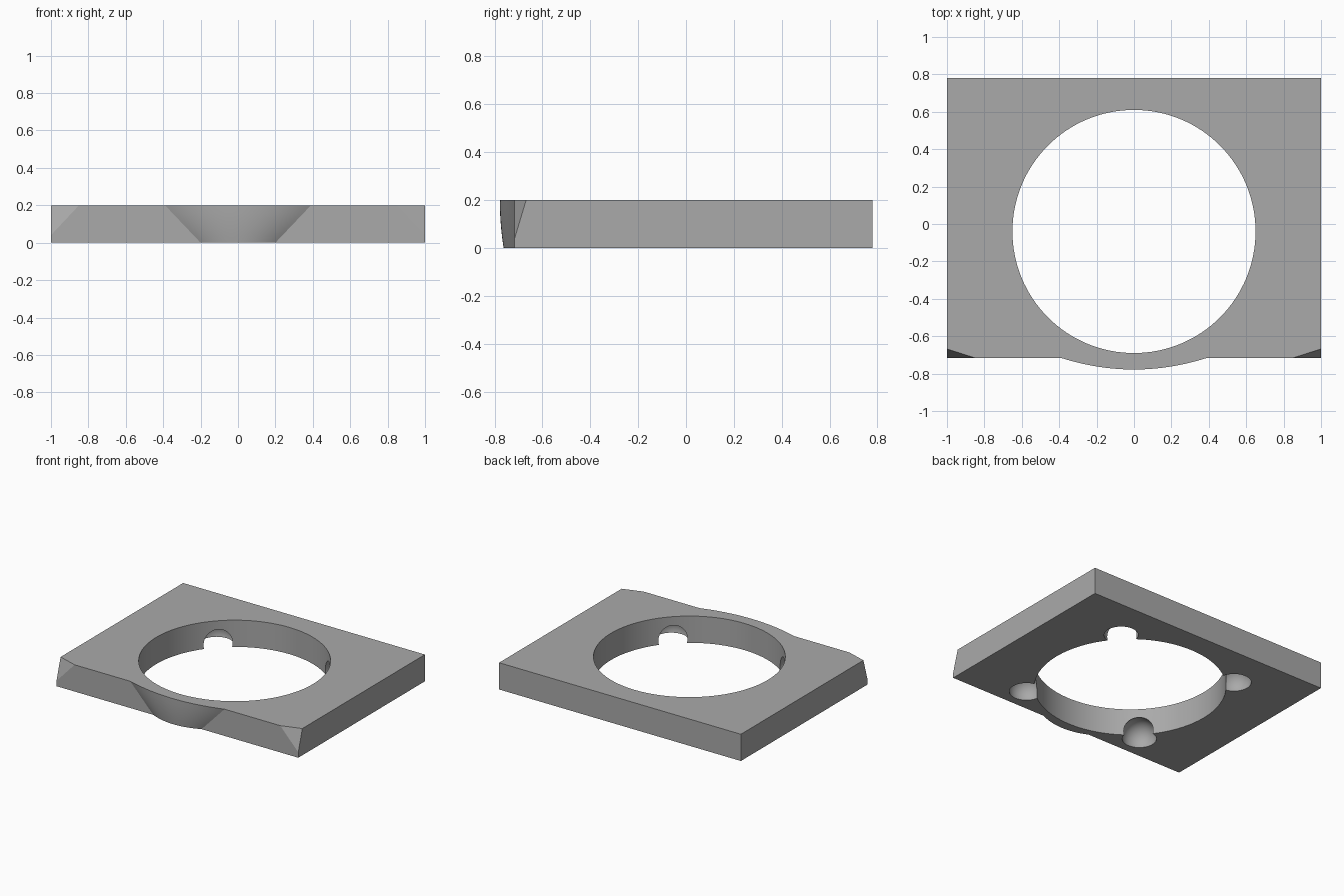
import bpy, bmesh, math
from mathutils import Vector

if "Cube" in bpy.data.objects:
    bpy.data.objects.remove(bpy.data.objects["Cube"])

grey = bpy.data.materials.new("plain grey")
grey.diffuse_color = (0.4, 0.4, 0.4, 1)
grey.use_nodes = True
grey.node_tree.nodes["Principled BSDF"].inputs["Base Color"].default_value = grey.diffuse_color

BACK, FRONT, H = 0.78, -0.716, 0.2
HOLE_Y = -0.04


def bm_object(name, bm):
    mesh = bpy.data.meshes.new(name)
    bmesh.ops.recalc_face_normals(bm, faces=bm.faces[:])
    bm.to_mesh(mesh)
    bm.free()
    mesh.materials.append(grey)
    ob = bpy.data.objects.new(name, mesh)
    bpy.context.collection.objects.link(ob)
    return ob


# Plate: stacked outlines whose front bulge widens with height
bm = bmesh.new()
rings = []
ROWS, STEPS = 5, 32
for r in range(ROWS + 1):
    t = r / ROWS
    half = 0.2 + 0.19 * t
    depth = 0.046 + 0.016 * (1 - (1 - t) ** 2)
    pts = [(-1, BACK), (-1, FRONT)]
    for i in range(STEPS + 1):
        u = -1 + 2 * i / STEPS
        pts.append((u * half, FRONT - depth * (1 - u * u)))
    pts += [(1, FRONT), (1, BACK)]
    rings.append([bm.verts.new((x, y, H * t)) for x, y in pts])
for a, b in zip(rings, rings[1:]):
    n = len(a)
    for i in range(n):
        j = (i + 1) % n
        bm.faces.new((a[i], a[j], b[j], b[i]))
bm.faces.new(rings[0])
bm.faces.new(rings[-1])
plate = bm_object("frame_plate", bm)


def cut(cutter):
    cutter.hide_render = True
    cutter.hide_set(True)
    m = plate.modifiers.new(cutter.name, 'BOOLEAN')
    m.operation, m.solver, m.object = 'DIFFERENCE', 'EXACT', cutter


# Sloping cuts on the two front top corners
for s, side in ((-1, "left"), (1, "right")):
    a = Vector((s, FRONT, 0.04))
    b = Vector((s * 0.85, FRONT, H))
    c = Vector((s, -0.668, H))
    apex = Vector((s, FRONT, H))
    nrm = (b - a).cross(c - a).normalized()
    if nrm.dot(apex - a) < 0:
        nrm = -nrm
    mid = (a + b + c) / 3
    tri = [mid + (p - mid) * 3 for p in (a, b, c)]
    bm = bmesh.new()
    lo = [bm.verts.new(p) for p in tri]
    hi = [bm.verts.new(p + nrm * 0.3) for p in tri]
    bm.faces.new(lo)
    bm.faces.new(hi)
    for i in range(3):
        j = (i + 1) % 3
        bm.faces.new((lo[i], lo[j], hi[j], hi[i]))
    cut(bm_object(side + "_corner_cutter", bm))

# Round centre opening
bm = bmesh.new()
bmesh.ops.create_cone(bm, cap_ends=True, segments=128, radius1=0.65, radius2=0.65, depth=1)
hole = bm_object("opening_cutter", bm)
hole.location = (0, HOLE_Y, 0.1)
cut(hole)

# Four ball pockets under the rim (magnet seats)
for sx in (-1, 1):
    for sy in (-1, 1):
        bm = bmesh.new()
        bmesh.ops.create_uvsphere(bm, u_segments=40, v_segments=24, radius=0.12)
        ball = bm_object("pocket_cutter", bm)
        ball.location = (sx * 0.5, HOLE_Y + sy * 0.5, 0.03)
        cut(ball)

# Apply the cuts, then smooth the curved surfaces only
bpy.context.view_layer.update()
deps = bpy.context.evaluated_depsgraph_get()
done = bpy.data.meshes.new_from_object(plate.evaluated_get(deps))
plate.modifiers.clear()
plate.data = done
done.materials.clear()
done.materials.append(grey)
for p in done.polygons:
    p.material_index = 0
for ob in [o for o in bpy.data.objects if o is not plate and o.name.find("cutter") >= 0]:
    bpy.data.objects.remove(ob)
bpy.ops.object.select_all(action='DESELECT')
plate.select_set(True)
bpy.context.view_layer.objects.active = plate
bpy.ops.object.shade_smooth_by_angle(angle=math.radians(15))
